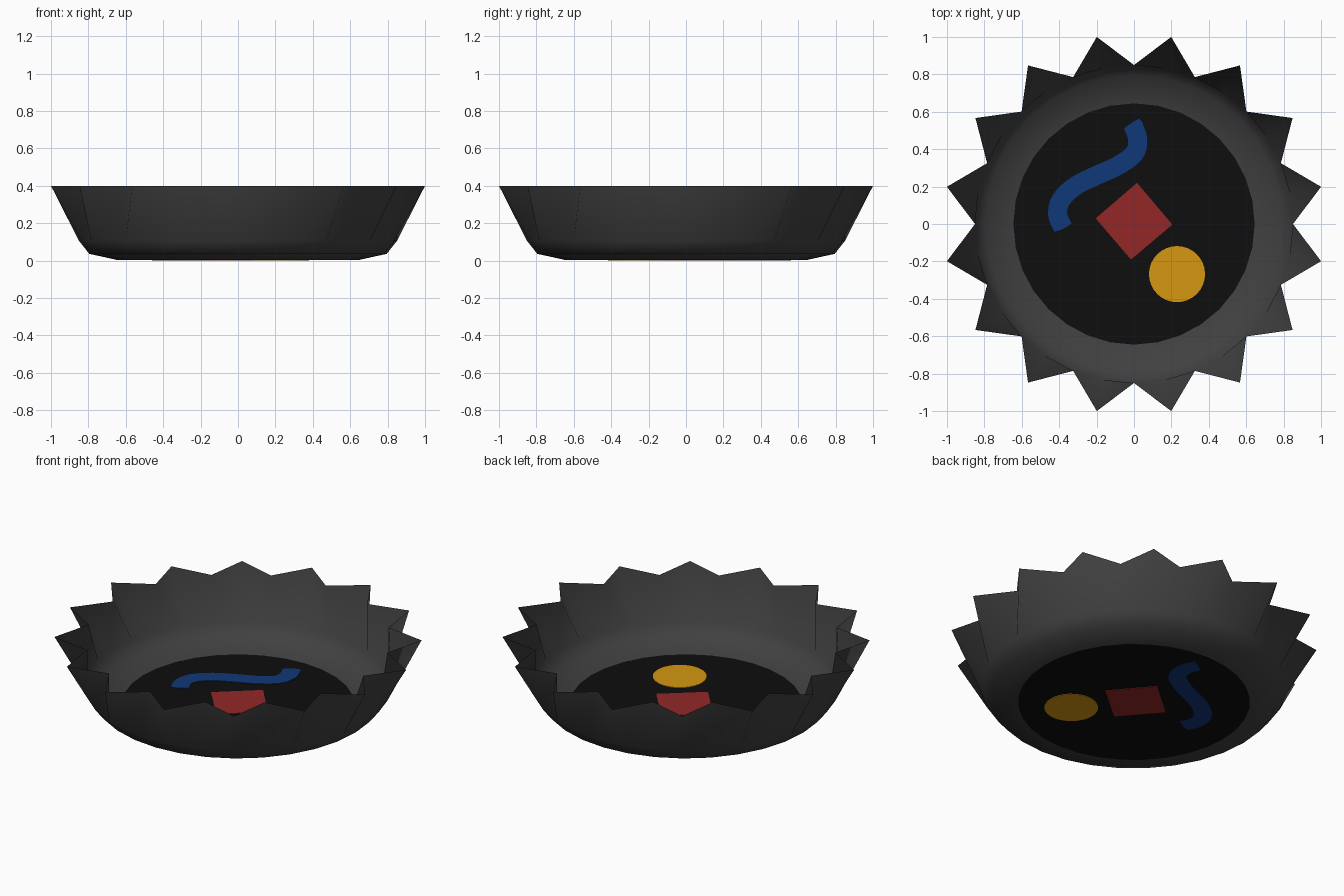
import bpy, bmesh, math
from mathutils import Vector

if "Cube" in bpy.data.objects:
    bpy.data.objects.remove(bpy.data.objects["Cube"])

SIDES = 32        # 16 flutes: one tip and one valley each
FLOOR = 0.003


def material(name, srgb):
    lin = [(c / 255 / 12.92) if c < 11 else ((c / 255 + 0.055) / 1.055) ** 2.4 for c in srgb]
    m = bpy.data.materials.new(name)
    m.diffuse_color = (*lin, 1)
    m.use_nodes = True
    m.node_tree.nodes["Principled BSDF"].inputs["Base Color"].default_value = m.diffuse_color
    return m


def add_object(name, bm, mat):
    mesh = bpy.data.meshes.new(name)
    bm.normal_update()
    bm.to_mesh(mesh)
    bm.free()
    mesh.materials.append(mat)
    ob = bpy.data.objects.new(name, mesh)
    bpy.context.collection.objects.link(ob)
    return ob


def circle(r, n=SIDES, cx=0, cy=0):
    return [(cx + r * math.cos(2 * math.pi * i / n), cy + r * math.sin(2 * math.pi * i / n))
            for i in range(n)]


def plate(name, faces_2d, mat, z0=0.0, z1=0.006):
    """Thin plate through the floor, so it shows above and below."""
    bm = bmesh.new()
    faces = [bm.faces.new([bm.verts.new((x, y, z0)) for x, y in f]) for f in faces_2d]
    bmesh.ops.remove_doubles(bm, verts=bm.verts, dist=1e-5)
    ext = bmesh.ops.extrude_face_region(bm, geom=bm.faces[:], use_keep_orig=True)
    for v in ext['geom']:
        if isinstance(v, bmesh.types.BMVert):
            v.co.z = z1
    bmesh.ops.recalc_face_normals(bm, faces=bm.faces)
    return add_object(name, bm, mat)


grey = material("charcoal grey", (64, 64, 64))
black = material("black", (14, 14, 14))
red = material("red", (147, 39, 39))
blue = material("blue", (16, 56, 120))
gold = material("gold", (213, 151, 17))

# Fluted wall: rounded base flaring into a zigzag rim
bm = bmesh.new()
tip = 1 / math.cos(math.pi / 16)
rings = []
for valley_r, tip_r, z in [(0.645, 0.645, FLOOR), (0.795, 0.795, 0.036),
                           (0.85, 0.85, 0.105), (0.85, tip, 0.4)]:
    ring = []
    for i in range(SIDES):
        a = 2 * math.pi * i / SIDES
        r = tip_r if i % 2 else valley_r
        ring.append(bm.verts.new((r * math.cos(a), r * math.sin(a), z)))
    rings.append(ring)
for lo, hi in zip(rings, rings[1:]):
    for i in range(SIDES):
        j = (i + 1) % SIDES
        f = bm.faces.new((lo[i], lo[j], hi[j], hi[i]))
        f.smooth = True
add_object("fluted_wall", bm, grey)

# Flat floor disc
bm = bmesh.new()
bm.faces.new([bm.verts.new((x, y, FLOOR)) for x, y in circle(0.645)])
add_object("floor_disc", bm, black)

# Painted shapes on the floor
plate("gold_dot", [circle(0.15, 32, 0.23, -0.268)], gold)
plate("red_square", [[(0.016, 0.22), (-0.205, 0.03), (-0.016, -0.19), (0.205, -0.003)]], red)

# Wavy blue stripe: ribbon along a smoothed path
pts = [Vector(p) for p in [(-0.38, -0.02), (-0.408, 0.05), (-0.39, 0.13), (-0.31, 0.205),
                           (-0.2, 0.26), (-0.09, 0.31), (0.0, 0.375), (0.02, 0.45), (-0.005, 0.53)]]
ext = [pts[0] * 2 - pts[1]] + pts + [pts[-1] * 2 - pts[-2]]
path = []
for k in range(1, len(ext) - 2):
    a, b, c, d = ext[k - 1:k + 3]
    for s in range(4):
        t = s / 4
        path.append(0.5 * (2 * b + (c - a) * t + (2 * a - 5 * b + 4 * c - d) * t * t
                           + (3 * b - a - 3 * c + d) * t ** 3))
path.append(pts[-1])
left, right = [], []
for i, p in enumerate(path):
    t = (path[min(i + 1, len(path) - 1)] - path[max(i - 1, 0)]).normalized()
    n = Vector((-t.y, t.x)) * 0.051
    left.append(p + n)
    right.append(p - n)
# rounded outer corners at both ends
start_cap = [tuple(left[0]), (-0.408, -0.036), (-0.385, -0.03), tuple(right[0])]
end_cap = [tuple(right[-1]), (0.027, 0.562), (0.0, 0.55), tuple(left[-1])]
strips = [[left[i], right[i], right[i + 1], left[i + 1]] for i in range(len(path) - 1)]
plate("blue_wave", strips + [start_cap, end_cap], blue)
